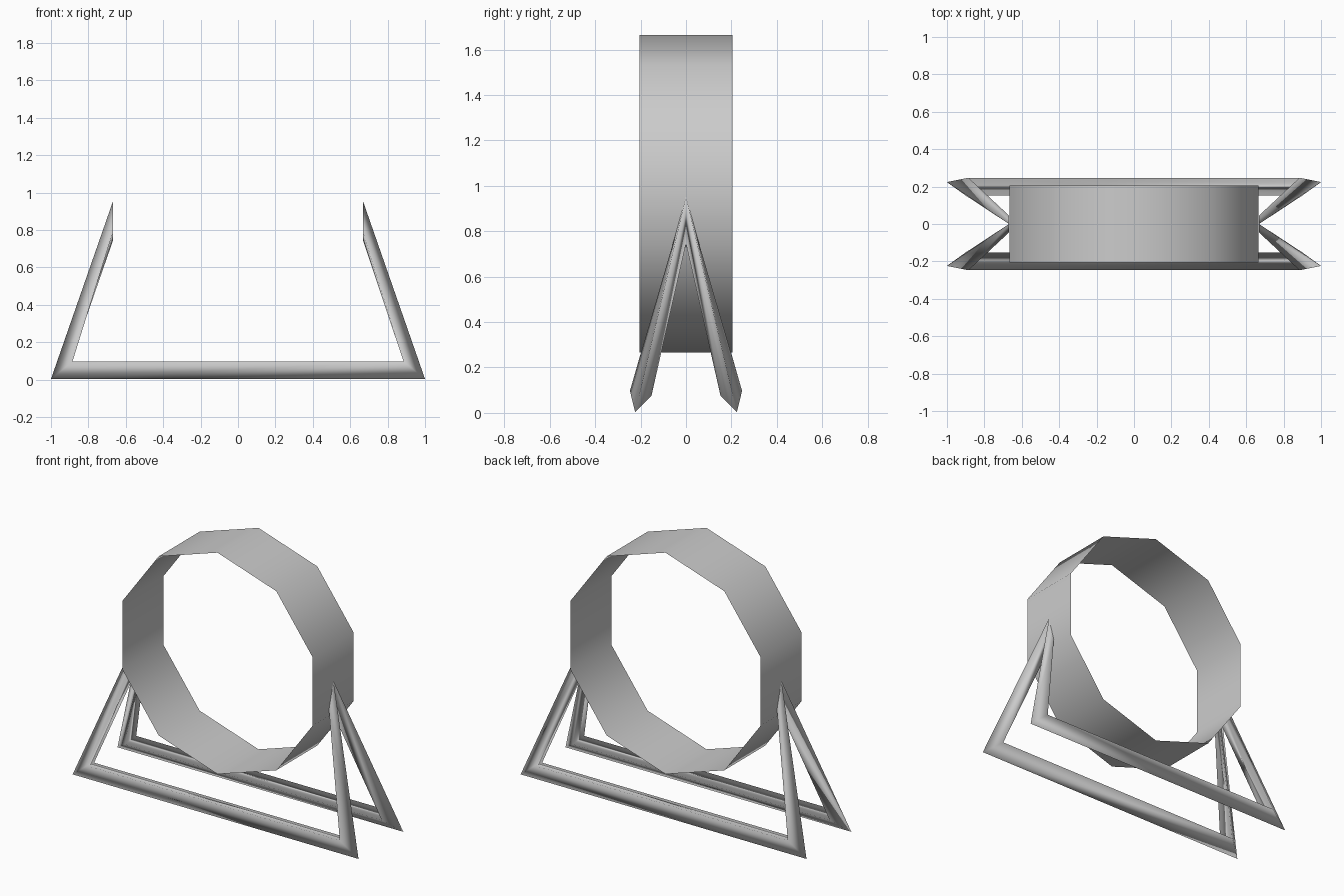
import bpy, bmesh, math

if "Cube" in bpy.data.objects:
    bpy.data.objects.remove(bpy.data.objects["Cube"])


def loft(name, rings, closed_sections):
    """Skin a list of equal-sized point rings with quads, smooth shaded."""
    bm = bmesh.new()
    rows = [[bm.verts.new(p) for p in ring] for ring in rings]
    n = len(rows[0])
    count = n if closed_sections else n - 1
    for a, b in zip(rows, rows[1:]):
        for i in range(count):
            j = (i + 1) % n
            bm.faces.new((a[i], a[j], b[j], b[i]))
    bmesh.ops.recalc_face_normals(bm, faces=bm.faces)
    for f in bm.faces:
        f.smooth = True
    mesh = bpy.data.meshes.new(name)
    bm.to_mesh(mesh)
    bm.free()
    obj = bpy.data.objects.new(name, mesh)
    bpy.context.collection.objects.link(obj)
    return obj


# Ten-sided thin open band, corners at top and bottom, flats at the sides
R, ZC, HALF = 0.70, 0.965, 0.205
angles = [math.radians(90 + 36 * i) for i in range(10)]
loft("ring_band",
     [[(R * math.cos(a), y, ZC + R * math.sin(a)) for a in angles]
      for y in (-HALF, HALF)], True)

# Stand: three-sided bar with mitred corners, legs cut off against the ring
corner = [(1.0, -0.224, 0.003), (0.885, -0.247, 0.097), (0.90, -0.152, 0.076)]
apex = [(0.668, 0, 0.955), (0.668, -0.045, 0.79), (0.668, 0, 0.745)]


def flip(points):
    return [(-x, y, z) for x, y, z in points]


stand = loft("stand_frame", [flip(apex), flip(corner), corner, apex], True)
mirror = stand.modifiers.new("back_half", 'MIRROR')
mirror.use_axis = (False, True, False)
mirror.merge_threshold = 0.001
